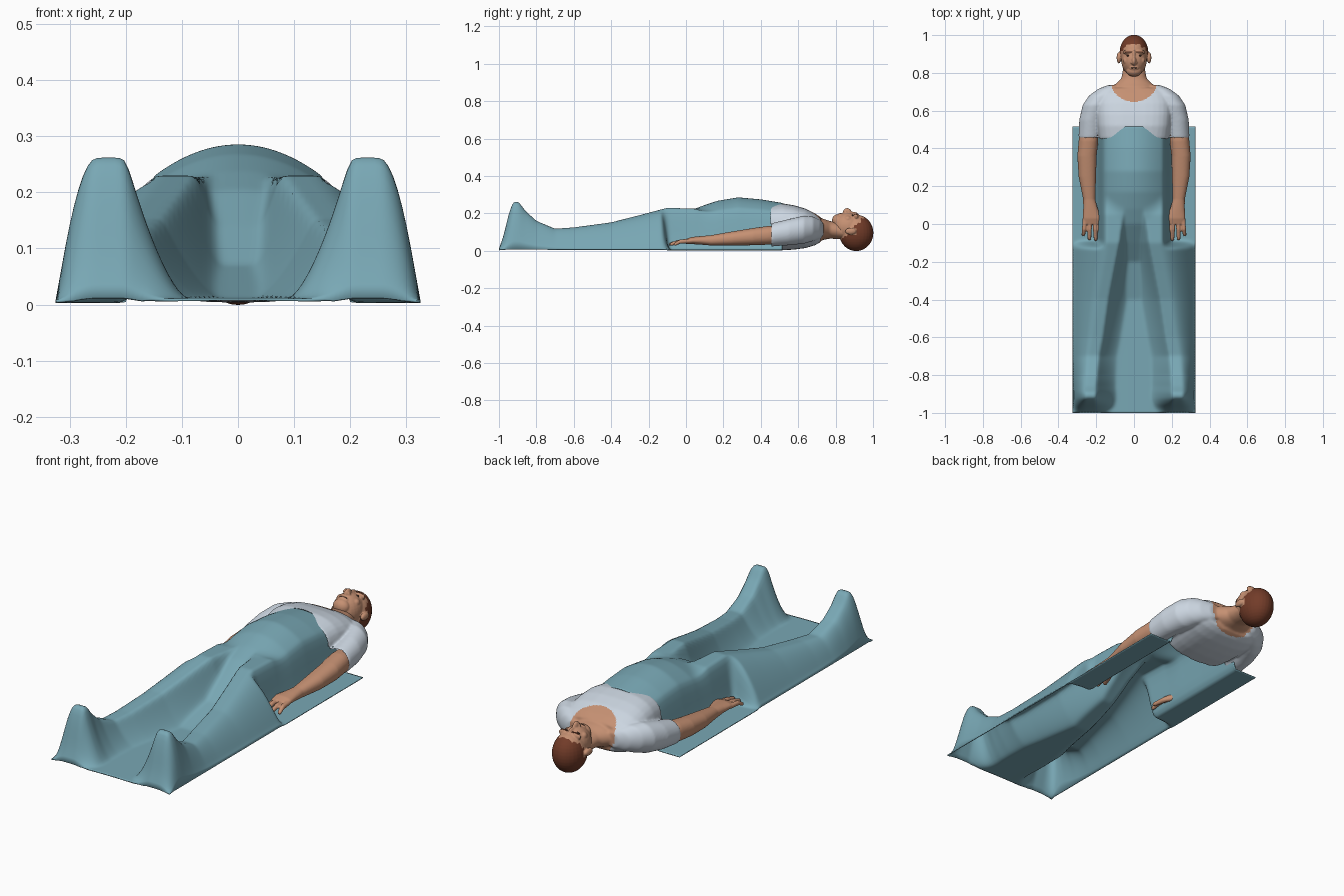
import bpy, bmesh, math
from mathutils import Matrix

cube = bpy.data.objects.get("Cube")
if cube:
    bpy.data.objects.remove(cube, do_unlink=True)


def material(name, rgb):
    m = bpy.data.materials.new(name)
    m.use_nodes = True
    m.diffuse_color = (*rgb, 1)
    node = next(n for n in m.node_tree.nodes if n.type == 'BSDF_PRINCIPLED')
    node.inputs["Base Color"].default_value = (*rgb, 1)
    return m


TEAL = material("teal_cloth", (0.19, 0.39, 0.46))
WHITE = material("pale_shirt", (0.60, 0.67, 0.75))
SKIN = material("skin", (0.56, 0.28, 0.17))
HAIR = material("red_brown_hair", (0.17, 0.045, 0.022))
DARK = material("dark_eye", (0.06, 0.03, 0.02))


def loft(bm, rows, n=2.0, seg=32):
    """Closed tube along y; each row is y, centre x, centre z, radius x, radius z."""
    rings = []
    for y, cx, cz, rx, rz in rows:
        ring = []
        for i in range(seg):
            c, s = math.cos(math.tau * i / seg), math.sin(math.tau * i / seg)
            px = math.copysign(abs(c) ** (2 / n), c) * rx
            pz = math.copysign(abs(s) ** (2 / n), s) * rz
            ring.append(bm.verts.new((cx + px, y, cz + pz)))
        rings.append(ring)
    for a, b in zip(rings, rings[1:]):
        for i in range(seg):
            j = (i + 1) % seg
            bm.faces.new((a[i], a[j], b[j], b[i]))
    bm.faces.new(rings[0])
    bm.faces.new(rings[-1])


def blob(bm, centre, radii):
    mat = Matrix.Translation(centre) @ Matrix.Diagonal((*radii, 1))
    bmesh.ops.create_uvsphere(bm, u_segments=28, v_segments=18, radius=1, matrix=mat)


def finish(name, bm, mats, voxel=0, smooth=0):
    """Make the object, optionally fusing its overlapping volumes."""
    bmesh.ops.recalc_face_normals(bm, faces=bm.faces)
    mesh = bpy.data.meshes.new(name)
    bm.to_mesh(mesh)
    bm.free()
    ob = bpy.data.objects.new(name, mesh)
    bpy.context.collection.objects.link(ob)
    if voxel:
        r = ob.modifiers.new("fuse", 'REMESH')
        r.mode, r.voxel_size = 'VOXEL', voxel
        s = ob.modifiers.new("soften", 'SMOOTH')
        s.factor, s.iterations = 0.5, smooth
        dg = bpy.context.evaluated_depsgraph_get()
        ob.data = bpy.data.meshes.new_from_object(ob.evaluated_get(dg))
        ob.modifiers.clear()
    ob.data.materials.clear()
    for m in mats:
        ob.data.materials.append(m)
    ob.data.polygons.foreach_set("use_smooth", [True] * len(ob.data.polygons))
    return ob


def keyed(keys, y, col):
    """Eased interpolation of one column of a key list sorted by y."""
    if y <= keys[0][0]:
        return keys[0][col]
    for a, b in zip(keys, keys[1:]):
        if y <= b[0]:
            t = (y - a[0]) / (b[0] - a[0])
            return a[col] + (b[col] - a[col]) * t
    return keys[-1][col]


def ease(a, b, v):
    t = min(1, max(0, (v - a) / (b - a)))
    return t * t * (3 - 2 * t)


# Blanket: a sheet draped over feet, legs and torso, tucked flat under the arms
LEG = [(-1, .235, .012), (-.975, .235, .08), (-.95, .235, .19), (-.925, .235, .262),
       (-.895, .235, .262), (-.86, .235, .215), (-.8, .23, .16), (-.7, .22, .118),
       (-.6, .2, .125), (-.4, .17, .152), (-.25, .14, .19), (-.1, .11, .23),
       (.05, .09, .225), (.2, .07, .18)]
BODY = [(-.4, .012), (-.2, .07), (-.1, .14), (0, .205), (.08, .238), (.17, .268),
        (.28, .286), (.4, .275), (.515, .256)]
FLOOR, EDGE = .008, .325


def leg_height(x, y):
    cx, h = keyed(LEG, y, 1), keyed(LEG, y, 2)
    if x < cx:
        u = min(1, max(0, (cx - .035 - x) / .125))
        return h * (1 - u) ** 1.7
    u = min(1, max(0, (x - cx - .02) / (EDGE - cx - .02)))
    draped = 1 - u ** 1.8
    tucked = 1 - ease(.15, .205, x)
    t = ease(-.13, -.085, y)
    return h * (draped * (1 - t) + tucked * t)


def body_height(x, y):
    dome = 1 - .24 * (x / .165) ** 2
    return keyed(BODY, y, 1) * dome * (1 - ease(.155, .21, x))


def cover(x, y):
    a, b = leg_height(abs(x), y), body_height(abs(x), y)
    k = .025
    blend = max(k - abs(a - b), 0) ** 2 / (4 * k)
    return max(FLOOR, max(a, b) + blend * min(1, 12 * min(a, b)))


bm = bmesh.new()
NX, NY = 80, 170
grid = []
for j in range(NY + 1):
    y = -1 + 1.515 * j / NY
    xs = [EDGE * (2 * i / NX - 1) for i in range(NX + 1)]
    grid.append([bm.verts.new((x, y, cover(x, y))) for x in xs])
for a, b in zip(grid, grid[1:]):
    for i in range(NX):
        bm.faces.new((a[i], a[i + 1], b[i + 1], b[i]))
# soften the creases while holding the outline
inner = [v for v in bm.verts if not v.is_boundary]
for _ in range(3):
    bmesh.ops.smooth_vert(bm, verts=inner, factor=.4, use_axis_z=True)
blanket = finish("blanket", bm, [TEAL])
sheet = blanket.modifiers.new("thickness", 'SOLIDIFY')
sheet.thickness, sheet.offset = .005, -1

# Shirt and neck: trunk and sleeves fused, with a scooped neckline
bm = bmesh.new()
loft(bm, [(.45, 0, .125, .185, .12), (.52, 0, .128, .195, .125), (.58, 0, .125, .2, .118),
          (.64, 0, .12, .2, .105), (.69, 0, .115, .185, .085), (.72, 0, .113, .15, .066)], n=2.8)
loft(bm, [(.68, 0, .115, .13, .07), (.74, 0, .115, .1, .055), (.77, 0, .112, .068, .047),
          (.81, 0, .108, .06, .045), (.87, 0, .1, .055, .04)])
for s in (-1, 1):
    loft(bm, [(.455, s * .233, .085, .061, .062), (.55, s * .225, .1, .065, .07),
              (.63, s * .2, .113, .072, .075), (.68, s * .17, .118, .068, .066),
              (.715, s * .135, .116, .055, .05), (.735, s * .1, .115, .04, .035)])
shirt = finish("shirt_and_neck", bm, [WHITE, SKIN], .006, 8)
bm = bmesh.new()
bm.from_mesh(shirt.data)
for f in bm.faces:
    c = f.calc_center_median()
    depth = .115 if c.z > .1 else .06
    scoop = (c.x / .125) ** 2 + ((c.y - .762) / depth) ** 2 < 1
    f.material_index = int(scoop or c.y > .755)
# open hem at the waist
hem = [f for f in bm.faces if f.normal.y < -.7 and f.calc_center_median().y < .48]
bmesh.ops.delete(bm, geom=hem, context='FACES')
bm.to_mesh(shirt.data)
bm.free()

# Arms with hands
for s, side in ((1, "left"), (-1, "right")):
    bm = bmesh.new()
    loft(bm, [(.53, s * .235, .088, .045, .045), (.44, s * .241, .083, .052, .05),
              (.36, s * .249, .076, .051, .046), (.25, s * .247, .066, .046, .038),
              (.13, s * .237, .056, .032, .027), (.08, s * .23, .056, .039, .023),
              (.03, s * .222, .055, .05, .019), (0, s * .22, .05, .047, .014)], n=2.2)
    for x0, x1, tip in ((.18, .172, -.07), (.207, .203, -.09), (.234, .236, -.087), (.26, .268, -.065)):
        mid = (x0 + x1) / 2
        loft(bm, [(.03, s * x0, .053, .012, .012), (-.03, s * mid, .05, .012, .012),
                  (tip + .008, s * x1, .036, .01, .01), (tip, s * x1, .034, .005, .005)], seg=12)
    loft(bm, [(.07, s * .205, .05, .016, .015), (.02, s * .172, .045, .015, .013),
              (-.03, s * .155, .037, .011, .01), (-.04, s * .153, .036, .005, .005)], seg=12)
    finish(side + "_arm", bm, [SKIN], .004, 4)

# Head: skull, face, jaw, nose, brow, lips and ears fused
bm = bmesh.new()
blob(bm, (0, .91, .096), (.076, .092, .097))
blob(bm, (0, .866, .128), (.067, .083, .077))
blob(bm, (0, .812, .16), (.042, .032, .036))
blob(bm, (0, .862, .203), (.013, .024, .026))
blob(bm, (0, .854, .206), (.019, .01, .013))
blob(bm, (0, .89, .19), (.01, .035, .02))
blob(bm, (0, .826, .19), (.025, .012, .013))
for s in (-1, 1):
    blob(bm, (s * .03, .91, .182), (.03, .012, .017))
    blob(bm, (s * .04, .865, .17), (.02, .02, .018))
    blob(bm, (s * .08, .88, .105), (.012, .03, .018))
head = finish("head", bm, [SKIN, HAIR], .0035, 4)
for p in head.data.polygons:
    x, y, z = p.center
    ragged = .006 * math.sin(x * 190) + .006 * math.sin(y * 260 + z * 90)
    p.material_index = int(z < y - .772 + ragged and y > .818 + ragged and
                           not (abs(x) > .073 and z > .085 and y < .912))

# Eyes, eyebrows and mouth line
for s, side in ((1, "left"), (-1, "right")):
    bm = bmesh.new()
    blob(bm, (s * .028, .891, .188), (.013, .0045, .007))
    finish(side + "_eye", bm, [DARK])
    bm = bmesh.new()
    blob(bm, (s * .03, .911, .196), (.02, .0035, .0045))
    finish(side + "_eyebrow", bm, [HAIR])
bm = bmesh.new()
blob(bm, (0, .826, .1995), (.02, .002, .004))
finish("mouth_line", bm, [DARK])
